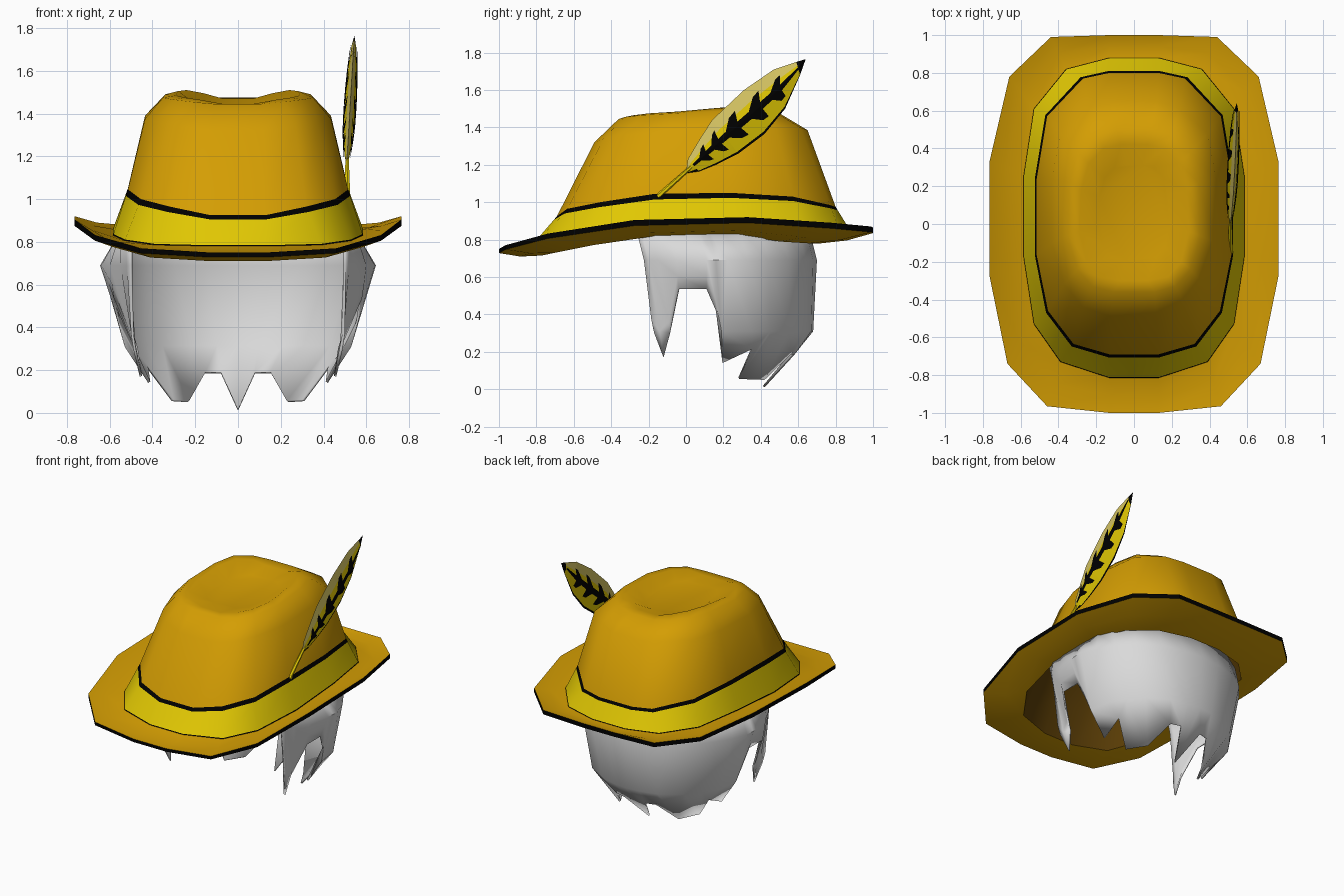
import bpy, bmesh, math
from mathutils import Vector

if "Cube" in bpy.data.objects:
    bpy.data.objects.remove(bpy.data.objects["Cube"])


def material(name, rgb):
    m = bpy.data.materials.new(name)
    m.diffuse_color = (*rgb, 1)
    m.use_nodes = True
    m.node_tree.nodes["Principled BSDF"].inputs["Base Color"].default_value = m.diffuse_color
    return m


GOLD = material("gold felt", (0.66, 0.34, 0.001))
BROWN = material("dark brown lining", (0.11, 0.05, 0.002))
YELLOW = material("yellow ribbon", (0.76, 0.58, 0.001))
BLACK = material("black trim", (0.0, 0.0, 0.0))
PALE = material("pale yellow", (0.70, 0.58, 0.13))
GREY = material("light grey hair", (0.70, 0.70, 0.70))


def make(name, verts, faces, mats, idx=None, smooth=40):
    me = bpy.data.meshes.new(name)
    me.from_pydata([tuple(v) for v in verts], [], faces)
    for m in mats:
        me.materials.append(m)
    if idx:
        for p, i in zip(me.polygons, idx):
            p.material_index = i
    ob = bpy.data.objects.new(name, me)
    bpy.context.collection.objects.link(ob)
    if smooth:
        bpy.ops.object.select_all(action='DESELECT')
        ob.select_set(True)
        bpy.context.view_layer.objects.active = ob
        bpy.ops.object.shade_smooth_by_angle(angle=math.radians(smooth))
    return ob


def ring(half):
    """Mirror a half outline, front to back, into a closed loop."""
    return [Vector(p) for p in half] + [Vector((-x, y, z)) for x, y, z in reversed(half)]


def mix(a, b, t, dz=0.0):
    return [p.lerp(q, t) + Vector((0, 0, dz)) for p, q in zip(a, b)]


def shrink(pts, f, dz=0.0):
    return [Vector((p.x * f, .05 + (p.y - .05) * f, p.z + dz)) for p in pts]


def loft(name, rings, mats, band_mats, cap=False, smooth=40):
    n = len(rings[0])
    faces, idx = [], []
    for r in range(len(rings) - 1):
        for i in range(n):
            j = (i + 1) % n
            faces.append((r * n + i, r * n + j, (r + 1) * n + j, (r + 1) * n + i))
            idx.append(band_mats[r])
    if cap:
        faces.append(tuple(range((len(rings) - 1) * n, len(rings) * n)))
        idx.append(0)
    return make(name, [v for r in rings for v in r], faces, mats, idx, smooth)


# Outlines of the hat
rim = ring([(.13, -1, .75), (.46, -.965, .77), (.67, -.74, .832), (.765, -.275, .905),
            (.765, .33, .92), (.66, .78, .89), (.44, .99, .87), (.13, 1, .865)])
opening = ring([(.12, -.77, .715), (.36, -.70, .73), (.50, -.50, .77), (.55, -.16, .82),
                (.55, .24, .83), (.50, .50, .79), (.34, .66, .78), (.12, .72, .78)])
base = ring([(.13, -.815, .78), (.39, -.73, .785), (.53, -.53, .805), (.585, -.17, .83),
             (.585, .25, .86), (.53, .61, .86), (.36, .82, .85), (.13, .88, .845)])
band_top = ring([(.13, -.69, .925), (.32, -.635, .965), (.455, -.46, 1.0), (.515, -.165, 1.045),
                 (.515, .24, 1.05), (.46, .57, 1.03), (.27, .77, .985), (.13, .80, .975)])
shoulder = ring([(.12, -.49, 1.32), (.27, -.44, 1.34), (.37, -.32, 1.36), (.435, -.10, 1.375),
                 (.435, .24, 1.39), (.39, .48, 1.40), (.24, .61, 1.40), (.12, .65, 1.385)])
upper = ring([(.11, -.36, 1.445), (.22, -.33, 1.455), (.30, -.24, 1.465), (.35, -.06, 1.475),
              (.34, .22, 1.49), (.30, .38, 1.495), (.20, .47, 1.485), (.09, .50, 1.475)])
ridge = ring([(.07, -.30, 1.445), (.18, -.28, 1.465), (.25, -.20, 1.475), (.29, -.04, 1.485),
              (.28, .18, 1.505), (.24, .32, 1.51), (.16, .40, 1.495), (.07, .42, 1.47)])
dish = [Vector((p.x * .65, .06 + (p.y - .06) * .7, 1.44)) for p in ridge]

# Brim with black edge, slightly thinner at the front
rim_low = [p - Vector((0, 0, .022 + .008 * min(1, max(0, p.y + 1) * 2))) for p in rim]
loft("brim", [opening, mix(opening, rim_low, .5, -.012), rim_low, rim,
              mix(rim, base, .5, -.014), base], [GOLD, BLACK], [0, 0, 1, 0, 0])

# Dark inside of the hat
loft("lining", [shrink(upper, .05, -.06), shrink(upper, .95, -.06), shrink(shoulder, .97, -.01),
                shrink(band_top, .97), opening], [BROWN], [0] * 4)

# Ribbon with black borders
loft("ribbon", [base, mix(base, band_top, .03), mix(base, band_top, .86), band_top],
     [YELLOW, BLACK], [1, 0, 1])

# Crown with dished top
loft("crown", [band_top, shoulder, upper, ridge, dish], [GOLD], [0] * 4, cap=True, smooth=50)

# Hair: columns of (mid x, y, low x, y, tip x, y, z), sideburn to nape
cols = [(.505, -.225, .50, -.185, .49, -.17, .30), (.52, -.20, .49, -.14, .46, -.12, .17),
        (.55, -.15, .50, -.09, .48, -.085, .30), (.60, -.05, .59, -.045, .58, -.04, .535),
        (.64, .11, .605, .11, .58, .11, .535), (.645, .16, .58, .155, .56, .16, .42),
        (.64, .22, .53, .19, .42, .195, .14), (.60, .33, .51, .35, .43, .355, .215),
        (.53, .44, .44, .45, .31, .285, .055), (.44, .55, .36, .55, .235, .42, .05),
        (.30, .64, .22, .64, .155, .56, .185), (.15, .68, .10, .67, .08, .58, .185),
        (0, .70, 0, .68, 0, .42, .01)]
half_rows = [[(min(a, .55), b - .04, .85), (a, b, .69), (c, d, max(.31, z + .07)), (x, y, z)]
             for a, b, c, d, x, y, z in cols]
rows = half_rows + [[(-x, y, z) for x, y, z in col] for col in reversed(half_rows[:-1])]
faces = [(c * 4 + k, c * 4 + k + 1, c * 4 + k + 5, c * 4 + k + 4)
         for c in range(len(rows) - 1) for k in range(3)]
hair = make("hair", [v for col in rows for v in col], faces, [GREY], smooth=45)
sol = hair.modifiers.new("thickness", 'SOLIDIFY')
sol.thickness, sol.offset = .012, -1

# Feather outline stations: upper (y, z) and lower (y, z)
stations = [(0, 1.16, 0, 1.155), (.01, 1.23, .07, 1.165), (.075, 1.34, .17, 1.205),
            (.14, 1.44, .28, 1.26), (.31, 1.60, .42, 1.365), (.47, 1.71, .53, 1.50),
            (.59, 1.75, .61, 1.68), (.64, 1.765, .64, 1.765)]


def feather_point(s, v, side, lift=0.0):
    i = min(int(s), 6)
    f = s - i
    a, b, c, d = [p + (q - p) * f for p, q in zip(stations[i], stations[i + 1])]
    y, z = a + (c - a) * v, b + (d - b) * v
    thick = .025 * math.sin(math.pi * min(s / 7, 1)) * (1 - abs(2 * v - 1))
    return Vector((.508 + (z - 1.16) * .06 + side * (thick + lift), y, z))


cuts = [0, .28, .5, .8, .95, 1]
verts, faces, idx = [], [], []
for side in (1, -1):
    for s in range(7):
        for k in range(5):
            n = len(verts)
            verts += [feather_point(s + ds, cuts[k + dk], side)
                      for ds, dk in ((0, 0), (0, 1), (1, 1), (1, 0))]
            faces.append((n, n + 1, n + 2, n + 3)[::side])
            black = k == 4 or s == 0 and k == 3 or s == 6
            idx.append(2 if black else 1 if k == 0 else 0)
make("feather", verts, faces, [YELLOW, PALE, BLACK], idx, smooth=0)

# Painted feather spine and barbs, as thin plates on both sides
verts, faces = [], []


def plate(pts, side):
    n = len(verts)
    verts.extend(feather_point(s, v, side, .005) for s, v in pts)
    faces.append(tuple(range(n, n + len(pts))))


for side in (1, -1):
    for k in range(10):
        s = 1.0 + k * .5
        for w in (-.08, .08):
            plate([(s, .5), (s + .5, .5), (s + .5, .5 + w), (s, .5 + w)], side)
    for k in range(5):
        s = 1.35 + k * .8
        for w in (-.3, .3):
            plate([(s, .5), (s + .5, .5), (s + .62, .5 + w), (s + .4, .5 + w * .9)], side)
make("feather_marking", verts, faces, [BLACK], smooth=0)

# Feather quill tucked behind the ribbon
p, q = Vector((.512, -.15, 1.03)), Vector((.51, .04, 1.20))
bpy.ops.mesh.primitive_cone_add(vertices=6, radius1=.014, radius2=.009, depth=(q - p).length,
                                location=(p + q) / 2,
                                rotation=(q - p).to_track_quat('Z', 'Y').to_euler())
quill = bpy.context.object
quill.name = "quill"
quill.data.materials.append(YELLOW)
